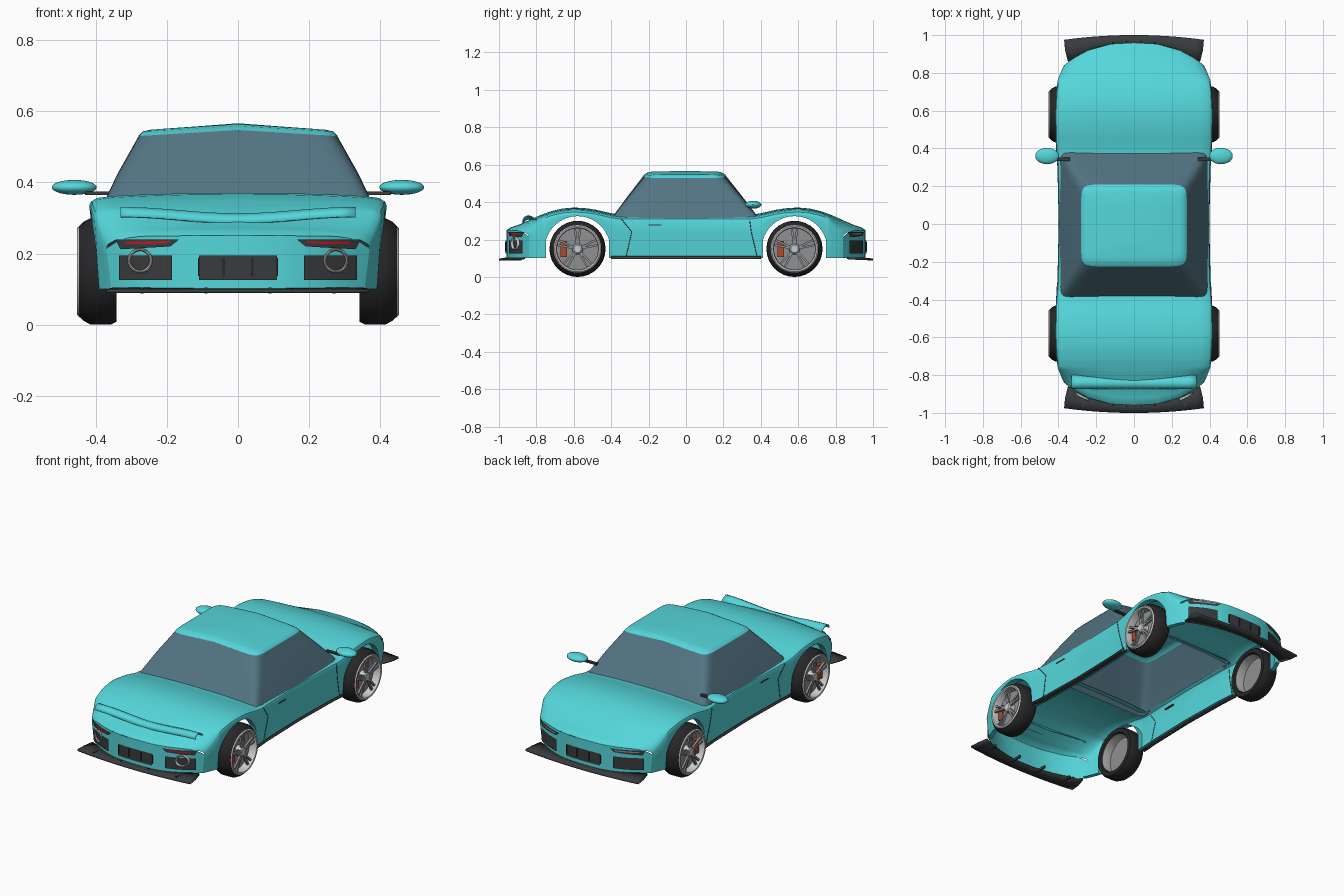
import bpy, bmesh
from math import sin, cos, pi, sqrt, radians

if "Cube" in bpy.data.objects:
    bpy.data.objects.remove(bpy.data.objects["Cube"])

def mat(name, c):
    m = bpy.data.materials.new(name)
    m.diffuse_color = (*c, 1)
    m.use_nodes = True
    m.node_tree.nodes["Principled BSDF"].inputs["Base Color"].default_value = m.diffuse_color
    return m

TEAL = mat("paint", (0.09, 0.68, 0.71))
GLASS = mat("glass", (0.085, 0.175, 0.225))
DARK = mat("dark_trim", (0.04, 0.043, 0.046))
TYRE = mat("rubber", (0.02, 0.02, 0.022))
SILVER = mat("silver", (0.52, 0.53, 0.54))
DISC = mat("brake_disc", (0.27, 0.28, 0.29))
RED = mat("red_lens", (0.5, 0.01, 0.02))
ORANGE = mat("caliper", (0.42, 0.07, 0.025))

def finish(name, bm, m, angle=35):
    bmesh.ops.remove_doubles(bm, verts=bm.verts, dist=0.00005)
    bmesh.ops.recalc_face_normals(bm, faces=bm.faces)
    me = bpy.data.meshes.new(name)
    bm.to_mesh(me)
    bm.free()
    me.materials.append(m)
    me.shade_smooth()
    me.set_sharp_from_angle(angle=radians(angle))
    ob = bpy.data.objects.new(name, me)
    bpy.context.collection.objects.link(ob)
    return ob

def grid(name, rows, m, closed=False, keep=None, angle=35):
    """Skin a list of equally long point rows."""
    bm = bmesh.new()
    vs = [[bm.verts.new(p) for p in r] for r in rows]
    n = len(rows[0])
    for i in range(len(rows) - 1):
        for j in range(n if closed else n - 1):
            if keep and not keep(i, j):
                continue
            k = (j + 1) % n
            bm.faces.new((vs[i][j], vs[i][k], vs[i + 1][k], vs[i + 1][j]))
    return finish(name, bm, m, angle)

def thick(ob, t, offset=0):
    s = ob.modifiers.new("thickness", 'SOLIDIFY')
    s.thickness, s.offset = t, offset

def box(name, c, size, m, rot=None):
    bm = bmesh.new()
    bmesh.ops.create_cube(bm, size=1)
    for v in bm.verts:
        v.co = [a * b for a, b in zip(v.co, size)]
    ob = finish(name, bm, m)
    ob.location = c
    if rot:
        ob.rotation_euler = rot
    return ob

def lerp(table, t):
    for (a, p), (b, q) in zip(table, table[1:]):
        if t <= b:
            f = max(0, (t - a) / (b - a))
            return p + (q - p) * f
    return table[-1][1]

# Body shape: half width and centre height against distance from the middle
WIDTH = [(0, .398), (.3, .405), (.42, .414), (.58, .418), (.7, .412), (.8, .398), (.9, .382), (.96, .37)]
TOP = [(0, .335), (.37, .335), (.42, .345), (.48, .359), (.54, .368), (.6, .371), (.66, .366), (.72, .352),
       (.78, .33), (.84, .303), (.9, .277), (.94, .264), (.96, .25)]
WHEEL_Y, ARCH_R, ARCH_W, BOW = .58, .175, .168, 2.6

def station(s):
    a, sg = abs(s), (1 if s > 0 else -1)
    w, zt = lerp(WIDTH, a), lerp(TOP, a)
    d = abs(a - WHEEL_Y)
    zb = .15 + sqrt(ARCH_R ** 2 - d * d) if d < ARCH_W else .1
    zs = zt - .036
    half = [(w - .04, zb)]
    half += [(w - .014 * (1 - (zb + f * (zs - zb) - .1) / (zs - .1)), zb + f * (zs - zb)) for f in (0, .33, .66, 1)]
    half += [(w - .005, zt - .024), (w - .022, zt - .014), (w * .85, zt - .009), (w * .66, zt - .005),
             (w * .33, zt - .001)]
    bend = .12 * max(0, (a - .76) / .2)
    def place(x, i):
        u = 1 if i < 5 else x / w
        return s - sg * bend * u ** BOW
    left = [(-x, place(x, i), z) for i, (x, z) in enumerate(half)]
    right = [(x, place(x, i), z) for i, (x, z) in enumerate(half)][::-1]
    return left + [(0, s, zt)] + right

side = [.05 * i for i in range(8)] + [.36, .39, WHEEL_Y - ARCH_W - .0002]
side += [WHEEL_Y - (ARCH_W - .0001) * cos(pi * i / 20) for i in range(21)]
side += [WHEEL_Y + ARCH_W + .0002] + [.76 + .02 * i for i in range(11)]
side = sorted(side)
ys = [-s for s in side[:0:-1]] + side
# Open shell: no cabin floor and no top between the deck edges
grid("body_shell", [station(s) for s in ys], TEAL,
     keep=lambda i, j: j < 6 or j > 13 or abs(ys[i] + ys[i + 1]) / 2 > .35)

# Front and rear faces, and patches that follow their curve
def face_y(x):
    return .96 - .12 * abs(x / .37) ** BOW

def patch(name, sg, pts, off, m):
    """pts: inner-bottom, outer-bottom, outer-top, inner-top as (x, z)."""
    (a, b, c, d) = pts
    rows = []
    for i in range(9):
        f = i / 8
        lo = [a[k] + (b[k] - a[k]) * f for k in (0, 1)]
        hi = [d[k] + (c[k] - d[k]) * f for k in (0, 1)]
        rows.append([(p[0], sg * (face_y(p[0]) + off), p[1]) for p in (lo, hi)])
    return grid(name, rows, m)

def rect(x0, x1, z0, z1):
    return [(x0, z0), (x1, z0), (x1, z1), (x0, z1)]

for sg, end in ((1, "front"), (-1, "rear")):
    rows = []
    for f in (0, .33, .66, 1):
        row = []
        for i in range(25):
            u = -1 + i / 12
            zt = .25 - .036 * abs(u) ** 10
            row.append((u * (.37 - .014 * (1 - f)), sg * (.96 - .12 * abs(u) ** BOW), .1 + f * (zt - .1)))
        rows.append(row)
    grid(end + "_bumper", rows, TEAL)
    patch(end + "_centre_grille", sg, rect(-.11, .11, .125, .195), .005, DARK)
    for x in (-.11, -.04, .04, .11):
        box(end + "_grille_bar", (x, sg * (face_y(x) + .005), .162), (.006, .008, .05), TYRE)
    for k in (-1, 1):
        patch(end + "_side_intake", sg, rect(k * .185, k * .335, .125, .195), .006, DARK)
        patch(end + "_light_housing", sg, [(k * .19, .22), (k * .33, .212), (k * .345, .24), (k * .165, .24)],
              .006, DARK)
        patch(end + "_light_strip", sg, [(k * .2, .228), (k * .31, .226), (k * .32, .233), (k * .19, .235)],
              .009, RED if sg < 0 else DISC)
    # Splitter / diffuser plate
    rows = [[(.37 * u, sg * (1 - .025 * u * u), .094), (.365 * u, sg * (.97 - .05 * u * u), .096),
             (.35 * u, sg * (.94 - .08 * u * u), .1)] for u in [i / 10 for i in range(-10, 11)]]
    thick(grid(end + "_lip", rows, DARK), .01)
for x in (-.27, -.09, .09, .27):
    box("diffuser_fin", (x, -.925, .096), (.008, .09, .016), DARK)

# Cabin: glass band and roof from squared rings
def ring(hx, y0, y1, z, crown, e=.2, n=56):
    pts = []
    for i in range(n):
        c, s = cos(2 * pi * i / n), sin(2 * pi * i / n)
        c, s = (0 if abs(v) < 1e-6 else v for v in (c, s))
        x = hx * abs(c) ** e * (1 if c > 0 else -1)
        y = (y0 + y1) / 2 + (y1 - y0) / 2 * abs(s) ** e * (1 if s > 0 else -1)
        pts.append((x, y, z + crown * (1 - abs(x) / max(hx, .001))))
    return pts

grid("window_glass", [ring(.392, -.4, .392, .312, 0, .08), ring(.338, -.312, .3, .425, .006, .13),
                      ring(.278, -.222, .207, .532, .017)], GLASS, True, angle=50)
grid("roof", [ring(.28, -.225, .21, .53, .017), ring(.268, -.205, .19, .543, .016),
              ring(.245, -.18, .165, .548, .016), ring(.12, -.09, .08, .557, .008),
              ring(0, -.01, -.01, .566, 0)], TEAL, True, angle=50)

# Rear spoiler, dipping in the middle
sec = [(-.872, .303), (-.862, .32), (-.845, .328), (-.825, .322), (-.8, .303)]
rows = []
for i in range(17):
    x = -.33 + .66 * i / 16
    dip = cos(pi * x / .66) ** 2
    rows.append([(x, y - (.008 * dip if j == 4 else 0), z - .018 * dip) for j, (y, z) in enumerate(sec)])
thick(grid("rear_spoiler", rows, TEAL, angle=60), .006)

def lathe(name, prof, m, origin, sg, n=32):
    """Spin an (x, r) profile around the x axis."""
    rows = [[(sg * x, origin[0] + r * cos(2 * pi * i / n), origin[1] + r * sin(2 * pi * i / n))
             for i in range(n)] for x, r in prof]
    return grid(name, rows, m, True)

for k in (-1, 1):
    # Wheels
    for y in (-WHEEL_Y, WHEEL_Y):
        o = (y, .15)
        lathe("tyre", [(.35, .112), (.342, .118), (.342, .142), (.356, .149), (.38, .15), (.415, .149), (.434, .139),
                       (.45, .124), (.448, .116)], TYRE, o, k)
        lathe("rim", [(.447, .127), (.452, .122), (.45, .114), (.44, .11), (.35, .112)], SILVER, o, k)
        lathe("brake_disc", [(.405, .11), (.405, 0)], DISC, o, k)
        lathe("hub", [(.405, .03), (.438, .027), (.443, .02), (.443, 0)], SILVER, o, k, 20)
        for s in range(5):
            for da in (-.13, .13):
                a = 2 * pi * s / 5 + pi / 2 + da
                box("spoke", (k * .433, y + .067 * cos(a), .15 + .067 * sin(a)), (.012, .092, .011), DISC, (a, 0, 0))
        box("brake_caliper", (k * .417, y - .073, .15), (.02, .034, .085), ORANGE)
    # Mirrors
    bm = bmesh.new()
    bmesh.ops.create_uvsphere(bm, u_segments=24, v_segments=14, radius=1)
    for v in bm.verts:
        v.co = (k * .46 + v.co.x * .063, .36 + v.co.y * .043, .386 + v.co.z * .021)
    finish("mirror", bm, TEAL)
    box("mirror_arm", (k * .385, .343, .37), (.09, .018, .01), DARK)
    # Sill, door handle and shut lines
    rows = [[(k * (lerp(WIDTH, abs(y)) + dx), y, z) for dx, z in ((-.025, .098), (-.001, .098), (-.004, .111))]
            for y in [-.4 + .05 * i for i in range(17)]]
    thick(grid("side_skirt", rows, DARK), .004)
    box("door_handle", (k * .397, -.165, .277), (.012, .07, .006), DARK)
    for line in ([(-.345, .31), (-.29, .24), (-.32, .11)], [(.34, .305), (.35, .235), (.38, .11)]):
        cu = bpy.data.curves.new("door_seam", 'CURVE')
        cu.dimensions, cu.bevel_depth, cu.bevel_resolution = '3D', .002, 1
        sp = cu.splines.new('POLY')
        sp.points.add(len(line) - 1)
        for p, (y, z) in zip(sp.points, line):
            p.co = (k * (lerp(WIDTH, abs(y)) - .014 * (.3 - z) / .2), y, z, 1)
        cu.materials.append(DARK)
        bpy.context.collection.objects.link(bpy.data.objects.new("door_seam", cu))
    # Exhaust tips, following the rear curve
    n, r, t = 28, .031, .004
    rows = []
    for i in range(n + 1):
        row = []
        for j in range(8):
            q = r + t * cos(2 * pi * j / 8)
            x = k * .275 + q * cos(2 * pi * i / n)
            row.append((x, -face_y(x) - .01 + .008 * sin(2 * pi * j / 8), .18 + q * sin(2 * pi * i / n)))
        rows.append(row)
    grid("exhaust_tip", rows, SILVER, True)
